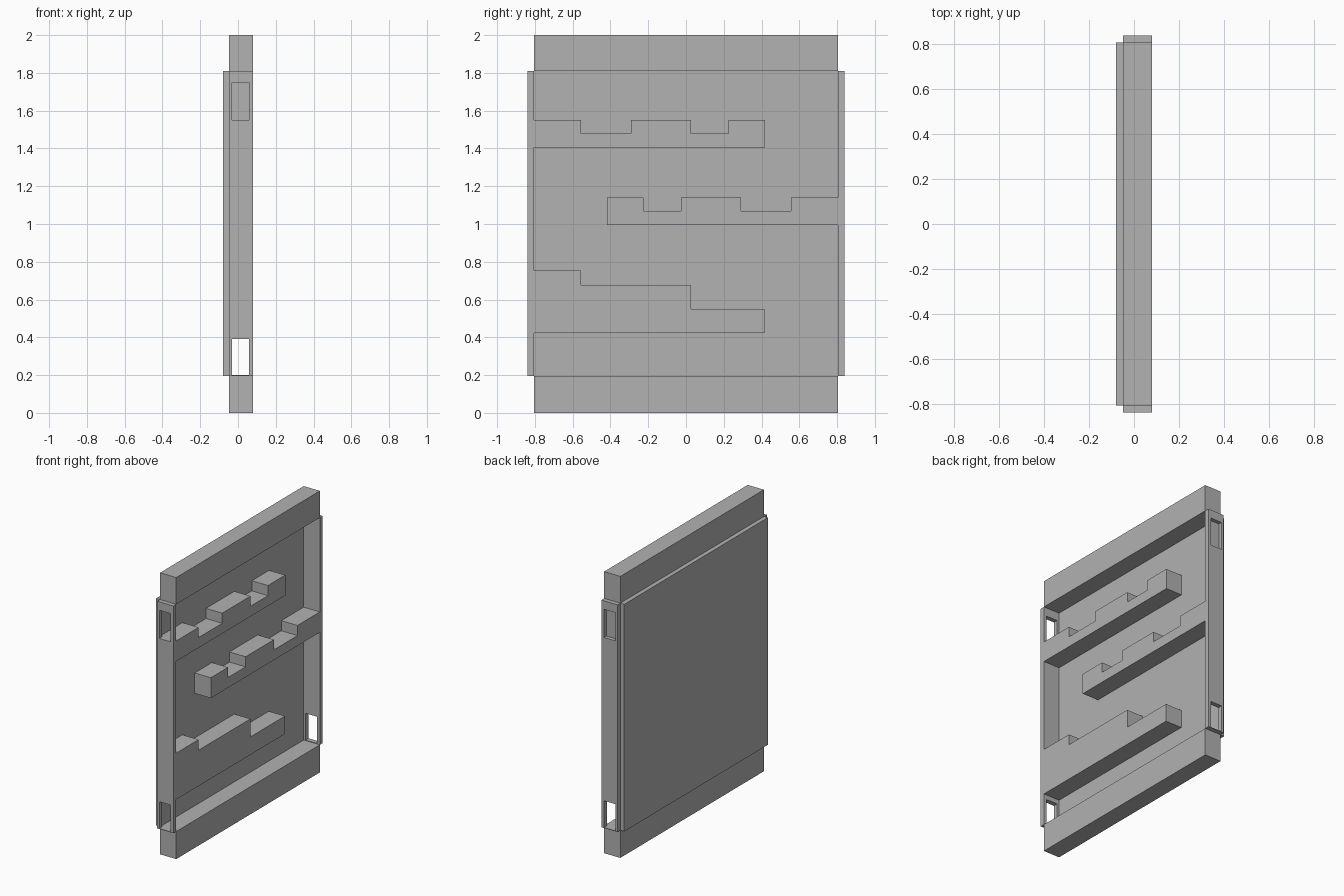
import bpy, bmesh

if "Cube" in bpy.data.objects:
    bpy.data.objects.remove(bpy.data.objects["Cube"])

BACK, INNER, FRONT = -0.079, -0.048, 0.079   # depth layers along x
HALF, OUTER = 0.806, 0.838                   # inner and outer half widths along y
LOW, HIGH, TOP = 0.196, 1.81, 2.0            # heights

grey = bpy.data.materials.new("plain grey")
grey.diffuse_color = (0.445, 0.445, 0.445, 1)
grey.use_nodes = True
grey.node_tree.nodes["Principled BSDF"].inputs["Base Color"].default_value = grey.diffuse_color


def prism(name, outline, x0=INNER, x1=FRONT):
    """Extrude a (y, z) outline along x."""
    bm = bmesh.new()
    face = bm.faces.new([bm.verts.new((x0, y, z)) for y, z in outline])
    ext = bmesh.ops.extrude_face_region(bm, geom=[face])["geom"]
    bmesh.ops.translate(bm, vec=(x1 - x0, 0, 0),
                        verts=[g for g in ext if isinstance(g, bmesh.types.BMVert)])
    bmesh.ops.recalc_face_normals(bm, faces=bm.faces[:])
    mesh = bpy.data.meshes.new(name)
    bm.to_mesh(mesh)
    bm.free()
    mesh.materials.append(grey)
    obj = bpy.data.objects.new(name, mesh)
    bpy.context.collection.objects.link(obj)
    return obj


def box(name, y0, y1, z0, z1, x0=INNER, x1=FRONT):
    return prism(name, [(y0, z0), (y1, z0), (y1, z1), (y0, z1)], x0, x1)


def cut_opening(wall, y0, y1, z0, z1):
    cutter = box("opening_cutter", y0, y1, z0, z1, -0.032, 0.058)
    cutter.hide_render = True
    cutter.hide_viewport = True
    mod = wall.modifiers.new("opening", "BOOLEAN")
    mod.operation = "DIFFERENCE"
    mod.solver = "EXACT"
    mod.object = cutter


# Back panel and the two solid rails
box("back_panel", -HALF, HALF, LOW, HIGH, BACK, INNER)
box("bottom_rail", -HALF, HALF, 0, LOW)
box("top_rail", -HALF, HALF, HIGH, TOP)

# Side walls with openings; the far upper one is only a blind recess
near_wall = box("near_side_wall", -OUTER, -HALF, LOW, HIGH)
cut_opening(near_wall, -0.9, -0.75, 0.2, 0.39)
cut_opening(near_wall, -0.9, -0.75, 1.55, 1.75)
far_wall = box("far_side_wall", HALF, OUTER, LOW, HIGH)
cut_opening(far_wall, 0.75, 0.9, 0.2, 0.39)
cut_opening(far_wall, HALF + 0.005, 0.9, 1.55, 1.75)

# Notched ledges: the middle one mirrors the upper one
notched = [(-HALF, 1.405), (0.418, 1.405), (0.418, 1.55), (0.224, 1.55),
           (0.224, 1.478), (0.027, 1.478), (0.027, 1.55), (-0.29, 1.55),
           (-0.29, 1.478), (-0.555, 1.478), (-0.555, 1.55), (-HALF, 1.55)]
prism("upper_ledge", notched)
prism("middle_ledge", [(-y, z - 0.41) for y, z in notched])

# Lower ledge steps down like a stair
prism("lower_ledge", [(-HALF, 0.423), (0.415, 0.423), (0.415, 0.55), (0.027, 0.55),
                      (0.027, 0.678), (-0.555, 0.678), (-0.555, 0.753), (-HALF, 0.753)])
